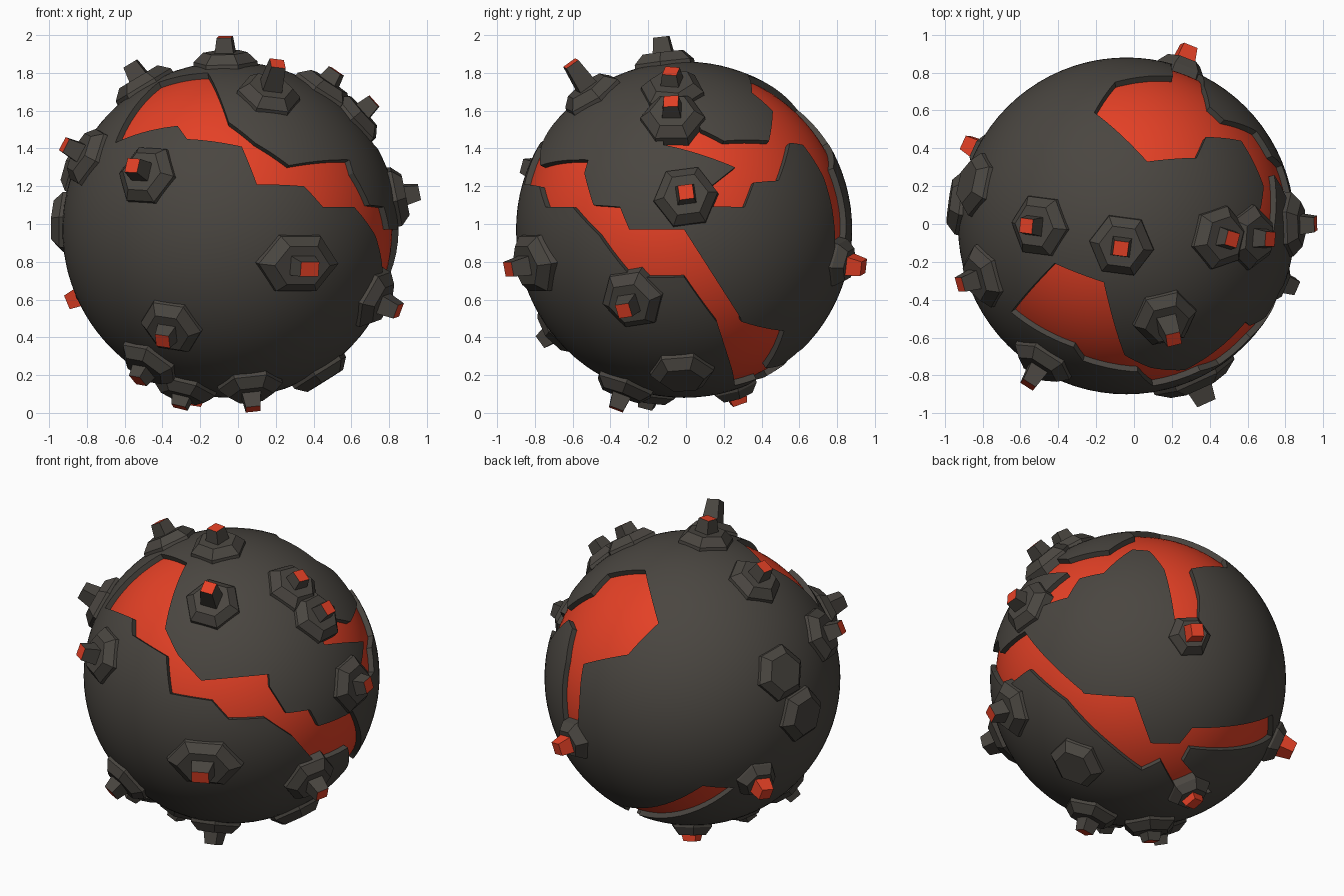
import bpy, bmesh, math, random
from mathutils import Vector, geometry

if "Cube" in bpy.data.objects:
    bpy.data.objects.remove(bpy.data.objects["Cube"])

random.seed(4)
C = Vector((-0.04, -0.01, 0.97))   # planet centre
R, R_LAVA = 0.89, 0.857


def material(name, rgb):
    m = bpy.data.materials.new(name)
    m.diffuse_color = (*rgb, 1)
    m.use_nodes = True
    m.node_tree.nodes["Principled BSDF"].inputs["Base Color"].default_value = m.diffuse_color
    return m


ROCK = material("dark rock", (0.068, 0.061, 0.052))
LAVA = material("glowing lava", (0.78, 0.052, 0.019))


def add_object(name, bm, mats):
    me = bpy.data.meshes.new(name)
    bm.to_mesh(me)
    bm.free()
    ob = bpy.data.objects.new(name, me)
    bpy.context.collection.objects.link(ob)
    for m in mats:
        me.materials.append(m)
    return ob


def ball(name, radius, mat):
    bm = bmesh.new()
    bmesh.ops.create_icosphere(bm, subdivisions=5, radius=radius)
    bmesh.ops.translate(bm, verts=bm.verts, vec=C)
    return add_object(name, bm, [mat])


# Lava core and rocky crust
core = ball("lava_core", R_LAVA, LAVA)
for p in core.data.polygons:
    p.use_smooth = True
crust = ball("rock_crust", R, ROCK)

# View directions (right, up) used to project crack outlines on to the ball
h = math.sqrt(0.5)
X, Y, Z = Vector((1, 0, 0)), Vector((0, 1, 0)), Vector((0, 0, 1))
FRONT, RIGHT, TOP = (X, Z), (Y, Z), (X, Y)
LOW_BACK = ((Y - X) * h, (X + Y) * h * 0.5 + Z * 0.866)


def cutter(view, outline):
    """Wedge from deep inside the planet outwards, through the outline."""
    right, up = view
    out = right.cross(up)
    origin = Vector() if view is LOW_BACK else C   # low view is measured from the centre
    dirs = []
    for a, b in outline:
        u, v = a - origin.dot(right), b - origin.dot(up)
        w = math.sqrt(max(0.0, R * R - u * u - v * v))
        dirs.append((right * u + up * v + out * w).normalized())
    tris = geometry.tessellate_polygon([[Vector((a, b, 0)) for a, b in outline]])
    bm = bmesh.new()
    lo = [bm.verts.new(C + d * 0.55) for d in dirs]
    hi = [bm.verts.new(C + d * 1.4) for d in dirs]
    n = len(dirs)
    for t in tris:
        bm.faces.new([hi[i] for i in t])
        bm.faces.new([lo[i] for i in reversed(t)])
    for i in range(n):
        j = (i + 1) % n
        bm.faces.new((lo[i], lo[j], hi[j], hi[i]))
    bmesh.ops.recalc_face_normals(bm, faces=bm.faces)
    ob = add_object("crack_cutter", bm, [ROCK])
    ob.hide_render = True
    return ob


def carve(view, outline):
    cut = cutter(view, outline)
    mod = crust.modifiers.new("crack", "BOOLEAN")
    mod.operation, mod.solver, mod.object = "DIFFERENCE", "EXACT", cut
    bpy.ops.object.modifier_apply(modifier=mod.name)
    bpy.data.objects.remove(cut)


bpy.context.view_layer.objects.active = crust
crust.select_set(True)

# Long crack: front pool, right-hand river, lower fork
carve(FRONT, [(-.16, 1.8), (-.05, 1.54), (.09, 1.43), (.27, 1.31), (.59, 1.34), (.64, 1.09), (.45, 1.09),
              (.35, 1.2), (.1, 1.21), (.02, 1.41), (-.27, 1.45), (-.32, 1.52), (-.65, 1.43), (-.42, 1.75)])
carve(RIGHT, [(-.72, 1.32), (-.55, 1.33), (-.49, 1.1), (-.35, 1.09), (-.3, .97), (-.01, .97), (.29, .5),
              (.31, .31), (-.01, .72), (-.29, .72), (-.46, .94), (-.6, 1.09), (-.73, 1.09)])
carve(LOW_BACK, [(-.3, -.07), (.04, -.11), (.12, -.39), (.29, -.4), (.37, -.31), (.82, -.25),
                 (.8, -.38), (.35, -.43), (.3, -.51), (.44, -.7), (.26, -.71), (.17, -.5),
                 (.05, -.55), (-.11, -.41), (-.4, -.09)])
# Upper crack: right side, back pool, channel to the back volcano
carve(RIGHT, [(-.12, 1.57), (.02, 1.61), (.08, 1.5), (.2, 1.44), (.44, 1.44), (.46, 1.6), (.62, 1.44),
              (.55, 1.43), (.49, 1.23), (.36, 1.22), (.31, 1.09), (0, 1.09), (.26, 1.3), (-.12, 1.42)])
carve(TOP, [(-.21, .59), (.07, .33), (.33, .35), (.38, .46), (.57, .44), (.4, .62), (.36, .75), (-.1, .75)])
carve(LOW_BACK, [(.22, .68), (.3, .3), (.43, .3), (.44, .47), (.36, .7)])
bpy.ops.object.shade_smooth_by_angle(angle=math.radians(25))


def prism(bm, axis, side, rings, n, turn, stretch, mat, cap_mat):
    """Stack of n-sided rings (distance from centre, radius) closed by a cap."""
    other = axis.cross(side)
    rows = []
    for dist, rad in rings:
        rows.append([bm.verts.new(C + axis * dist
                     + side * (rad * stretch * math.cos(turn + i * math.tau / n))
                     + other * (rad * math.sin(turn + i * math.tau / n))) for i in range(n)])
    for a, b in zip(rows, rows[1:]):
        for i in range(n):
            j = (i + 1) % n
            bm.faces.new((a[i], a[j], b[j], b[i])).material_index = mat
    bm.faces.new(rows[-1]).material_index = cap_mat
    bm.faces.new(rows[0][::-1]).material_index = mat


def volcano(name, tip, r=0.18, chimney=True, red=0, stretch=1.0):
    """Stepped base facing the tip, with a lava-topped chimney reaching it."""
    tip = Vector(tip)
    axis = tip.normalized()
    side = (Z if abs(axis.z) < 0.85 else Y).cross(axis).normalized()
    turn = 0 if stretch > 1 else random.uniform(-0.25, 0.25)
    bm = bmesh.new()
    prism(bm, axis, side, [(.78, r), (.895, .95 * r), (.945, .66 * r)], 6, turn, stretch, 0, 0)
    if chimney:
        prism(bm, axis, side, [(.90, .08), (tip.length, .055)], 4, turn + math.pi / 4, stretch, red, 1)
    bmesh.ops.recalc_face_normals(bm, faces=bm.faces)
    add_object(name, bm, [ROCK, LAVA])


# Volcanoes, placed by chimney tip relative to the planet centre
for tip in [(-.03, -.12, 1.02), (.25, -.6, .88), (-.52, -.84, .34), (-.36, -.75, -.59),
            (-.49, -.37, -.8), (.12, -.36, -.95), (-.27, -.2, -.94), (.89, -.32, -.43),
            (1, .01, .2), (.56, -.07, .84), (.76, -.07, .68), (-.53, 0, .88), (-.88, -.31, .45)]:
    volcano("volcano", tip)
volcano("wide_volcano", (.42, -.93, -.21), stretch=1.35)
for tip in [(-.2, .29, -.92), (-.85, .44, -.38), (.33, .95, -.2)]:
    volcano("lava_volcano", tip, r=.14, red=1)
for tip in [(-.8, .22, .33), (-.87, .12, .04), (.47, -.01, -.75)]:
    volcano("rock_mound", tip, chimney=False)
